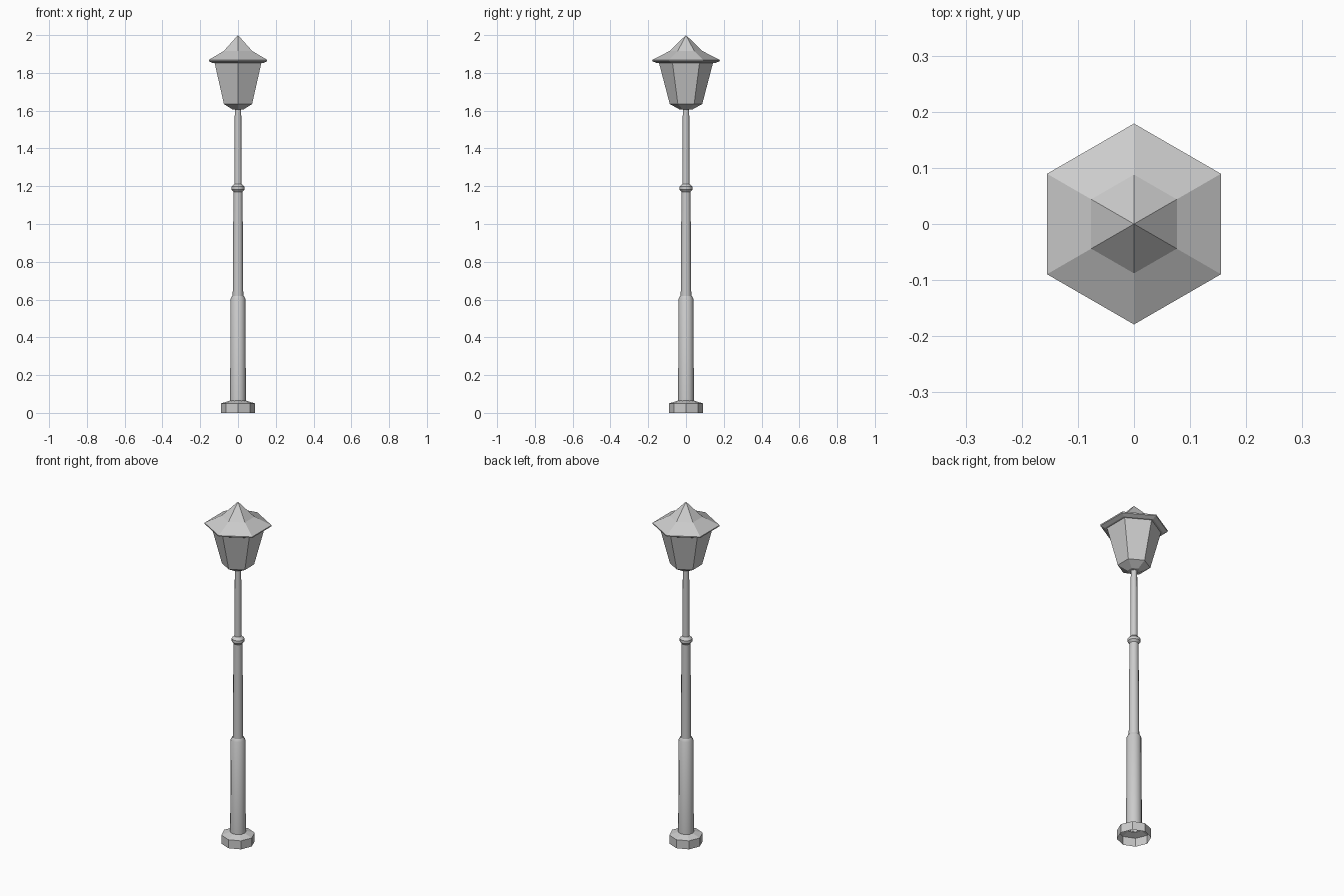
import bpy, bmesh, math

cube = bpy.data.objects.get("Cube")
if cube:
    bpy.data.objects.remove(cube, do_unlink=True)

GREY = (0.6, 0.6, 0.6, 1.0)
metal = bpy.data.materials.new("grey_metal")
metal.use_nodes = True
metal.diffuse_color = GREY
metal.node_tree.nodes["Principled BSDF"].inputs["Base Color"].default_value = GREY


def lathe(name, profile, sides, smooth=False):
    """Spin (radius, height) pairs, bottom to top, with a corner on the y axis."""
    bm = bmesh.new()
    rings = []
    for r, z in profile:
        if r == 0:
            rings.append([bm.verts.new((0, 0, z))] * sides)
            continue
        angles = [math.pi / 2 + math.tau * i / sides for i in range(sides)]
        rings.append([bm.verts.new((r * math.cos(a), r * math.sin(a), z)) for a in angles])
    for low, high in zip(rings, rings[1:]):
        for i in range(sides):
            j = (i + 1) % sides
            corners = dict.fromkeys((low[i], low[j], high[j], high[i]))
            bm.faces.new(list(corners))
    bm.normal_update()
    mesh = bpy.data.meshes.new(name)
    bm.to_mesh(mesh)
    bm.free()
    mesh.materials.append(metal)
    obj = bpy.data.objects.new(name, mesh)
    bpy.context.collection.objects.link(obj)
    if smooth:
        bpy.ops.object.select_all(action='DESELECT')
        obj.select_set(True)
        bpy.context.view_layer.objects.active = obj
        bpy.ops.object.shade_smooth_by_angle(angle=math.radians(35))
    return obj


# Octagonal foot, open underneath
lathe("base", [(0.09, 0), (0.09, 0.05), (0.042, 0.065)], 8)

# Three tapering pole sections with a shoulder and a collar
lathe("lower_pole", [(0.042, 0.06), (0.039, 0.605), (0.03, 0.62)], 12, True)
lathe("middle_pole", [(0.028, 0.615), (0.024, 1.175)], 12, True)
lathe("collar", [(0.024, 1.17), (0.034, 1.182), (0.034, 1.198), (0.019, 1.213)], 12, True)
lathe("upper_pole", [(0.019, 1.21), (0.017, 1.615)], 12, True)

# Hexagonal lantern: tapered cup and panes
lathe("lantern_body", [(0, 1.605), (0.035, 1.607), (0.086, 1.635), (0.143, 1.853)], 6)

# Hexagonal roof with a shallow skirt, a steep peak and a turned-under rim
lathe("lantern_roof", [(0.138, 1.852), (0.155, 1.852), (0.178, 1.862), (0.179, 1.869),
                       (0.088, 1.915), (0, 2.0)], 6)
